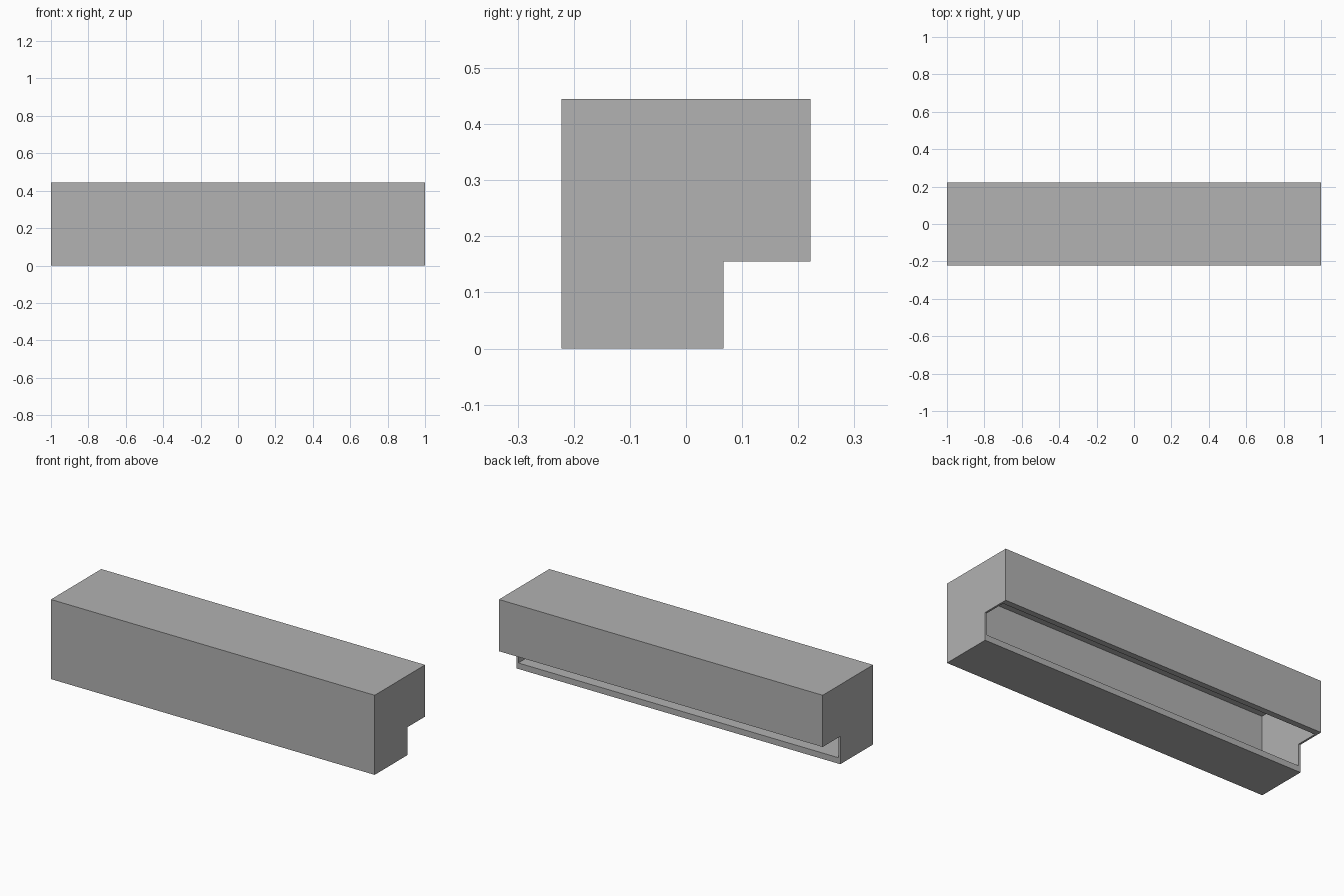
import bpy
import bmesh
from mathutils import Vector

if "Cube" in bpy.data.objects:
    bpy.data.objects.remove(bpy.data.objects["Cube"], do_unlink=True)

U = 1 / 90              # one module: the box is 180 x 40 x 40 modules
SIZE, NOTCH = 40 * U, 14 * U
WALL, LIP = U, 3 * U    # thin walls, thicker floor and back
HALF = SIZE / 2

grey = bpy.data.materials.new("plain_grey")
grey.use_nodes = True
colour = (0.445, 0.445, 0.445, 1)
grey.diffuse_color = colour
grey.node_tree.nodes["Principled BSDF"].inputs["Base Color"].default_value = colour


def extrude_profile(name, profile, half_length):
    """Extrude a closed (y, z) profile along x, centred on x = 0."""
    bm = bmesh.new()
    face = bm.faces.new([bm.verts.new((-half_length, y, z)) for y, z in profile])
    moved = bmesh.ops.extrude_face_region(bm, geom=[face])["geom"]
    verts = [v for v in moved if isinstance(v, bmesh.types.BMVert)]
    bmesh.ops.translate(bm, verts=verts, vec=Vector((2 * half_length, 0, 0)))
    bmesh.ops.recalc_face_normals(bm, faces=bm.faces)
    mesh = bpy.data.meshes.new(name)
    bm.to_mesh(mesh)
    bm.free()
    mesh.materials.append(grey)
    obj = bpy.data.objects.new(name, mesh)
    bpy.context.collection.objects.link(obj)
    return obj


# Long box with its lower back edge notched away
box = extrude_profile("notched_box", [
    (-HALF, 0), (HALF - NOTCH, 0), (HALF - NOTCH, NOTCH),
    (HALF, NOTCH), (HALF, SIZE), (-HALF, SIZE)], 1)

# Rectangular cavity, which breaks out through both faces of the notch
front, back, floor, ceiling = -HALF + WALL, HALF - LIP, LIP, SIZE - WALL
cavity = extrude_profile("cavity_cutter", [
    (front, floor), (back, floor), (back, ceiling), (front, ceiling)], 1 - WALL)
cavity.hide_render = True

# Hollow the box, then drop the cutter
cut = box.modifiers.new("hollow", 'BOOLEAN')
cut.operation = 'DIFFERENCE'
cut.solver = 'EXACT'
cut.object = cavity
bpy.context.view_layer.objects.active = box
box.select_set(True)
bpy.ops.object.modifier_apply(modifier=cut.name)
bpy.data.objects.remove(cavity, do_unlink=True)
